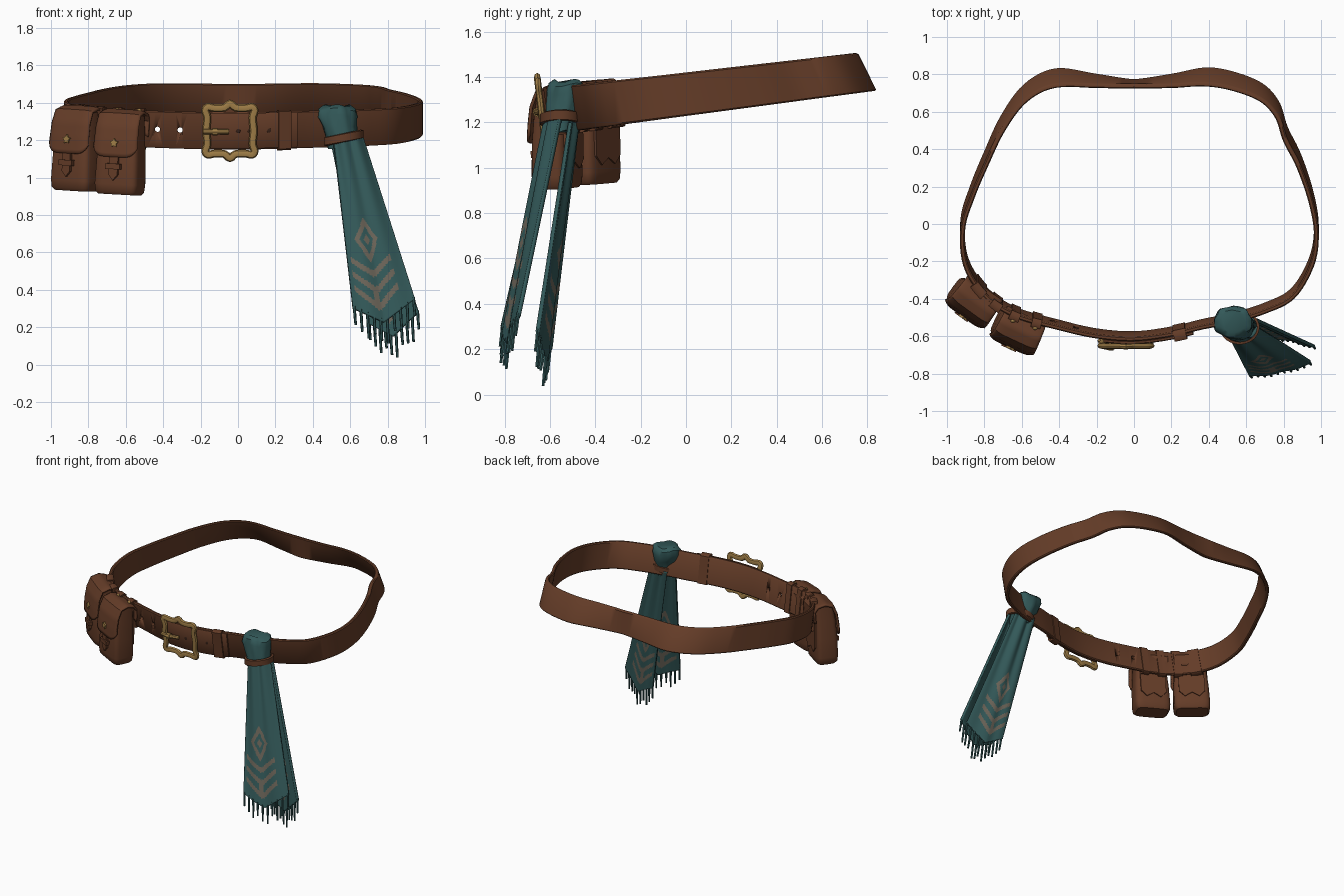
import bpy, bmesh, math
from mathutils import Vector, Matrix

cube = bpy.data.objects.get("Cube")
if cube:
    bpy.data.objects.remove(cube)


def material(name, rgb):
    m = bpy.data.materials.new(name)
    m.use_nodes = True
    m.diffuse_color = (*rgb, 1)
    m.node_tree.nodes["Principled BSDF"].inputs["Base Color"].default_value = (*rgb, 1)
    return m


LEATHER = material("brown leather", (0.13, 0.046, 0.021))
DARK = material("dark leather", (0.035, 0.014, 0.008))
GOLD = material("old gold", (0.36, 0.215, 0.065))
TEAL = material("teal cloth", (0.033, 0.1, 0.1))
PATTERN = material("taupe pattern", (0.15, 0.13, 0.1))


def finish(bm, name, mats, matrix=None, thickness=0, angle=40):
    bmesh.ops.recalc_face_normals(bm, faces=bm.faces)
    mesh = bpy.data.meshes.new(name)
    bm.to_mesh(mesh)
    bm.free()
    ob = bpy.data.objects.new(name, mesh)
    bpy.context.collection.objects.link(ob)
    for m in mats:
        mesh.materials.append(m)
    if matrix:
        ob.matrix_world = matrix
    for other in bpy.context.selected_objects:
        other.select_set(False)
    ob.select_set(True)
    bpy.context.view_layer.objects.active = ob
    bpy.ops.object.shade_smooth_by_angle(angle=math.radians(angle))
    if thickness:
        mod = ob.modifiers.new("thickness", "SOLIDIFY")
        mod.thickness, mod.offset = thickness, 0
    return ob


def loft(name, rings, mat, closed=False, matrix=None):
    """Skin a row of point rings, capped at the ends unless it is a closed loop."""
    bm = bmesh.new()
    vs = [[bm.verts.new(p) for p in r] for r in rings]
    n = len(vs[0])
    for a, b in zip(vs, vs[1:] + vs[:1] if closed else vs[1:]):
        for j in range(n):
            k = (j + 1) % n
            bm.faces.new((a[j], a[k], b[k], b[j]))
    if not closed:
        bm.faces.new(vs[0])
        bm.faces.new(vs[-1])
    return finish(bm, name, [mat], matrix)


def sheet(name, point, nu, nv, mats, thickness, rule=None, matrix=None):
    """Thin surface point(u, t), u in -1..1 and t in 0..1, coloured by rule(u, t)."""
    bm = bmesh.new()
    g = [[bm.verts.new(point(2 * i / nu - 1, j / nv)) for i in range(nu + 1)] for j in range(nv + 1)]
    for j in range(nv):
        for i in range(nu):
            f = bm.faces.new((g[j][i], g[j][i + 1], g[j + 1][i + 1], g[j + 1][i]))
            if rule:
                f.material_index = int(rule((2 * i + 1) / nu - 1, (j + 0.5) / nv))
    return finish(bm, name, mats, matrix, thickness)


def tube(name, pts, radius, mat, sides=8, tip=1.0):
    rings = []
    for i, p in enumerate(pts):
        d = (pts[min(i + 1, len(pts) - 1)] - pts[max(i - 1, 0)]).normalized()
        s = d.cross(Vector((0, 1, 0.01))).normalized()
        q = s.cross(d)
        r = radius * (1 + (tip - 1) * i / (len(pts) - 1))
        rings.append([p + r * (s * math.cos(a) + q * math.sin(a))
                      for a in (math.tau * k / sides for k in range(sides))])
    return loft(name, rings, mat)


def catmull(pts, steps):
    out, n = [], len(pts)
    for i in range(n):
        a, b, c, d = (Vector(pts[(i + k) % n]) for k in (-1, 0, 1, 2))
        for s in range(steps):
            t = s / steps
            out.append(0.5 * (2 * b + (c - a) * t + (2 * a - 5 * b + 4 * c - d) * t ** 2
                              + (3 * b - a - 3 * c + d) * t ** 3))
    return out


# Belt path, seen from above
PATH = catmull([(0, -.6), (.2, -.575), (.37, -.535), (.52, -.505), (.7, -.45), (.85, -.37),
                (.95, -.2), (.975, -.03), (.945, .15), (.88, .34), (.81, .48), (.76, .62),
                (.65, .72), (.42, .785), (.2, .765), (0, .75), (-.2, .765), (-.42, .78),
                (-.58, .7), (-.7, .54), (-.79, .35), (-.865, .17), (-.915, 0), (-.9, -.2),
                (-.8, -.36), (-.64, -.47), (-.4, -.54), (-.2, -.585)], 6)


def frame(p, tangent):
    """Centre, outward direction and half-width vector of the belt at a path point."""
    b = (p.y + 0.6) / 1.37
    lean = -0.015 * (1 - b) - b * (0.012 + 0.03 * min(1, abs(p.x) / 0.4))
    n = Vector((tangent.y, -tangent.x, 0)).normalized()
    return Vector((p.x, p.y, 1.25 + 0.17 * b)), n, Vector((0, lean, 0.1 - 0.017 * b))


FRAMES = [frame(p, PATH[(i + 1) % len(PATH)] - PATH[i - 1]) for i, p in enumerate(PATH)]
FRONT = sorted((f for f in FRAMES if f[0].y < 0), key=lambda f: f[0].x)


def front(x):
    for a, b in zip(FRONT, FRONT[1:]):
        if x <= b[0].x:
            t = (x - a[0].x) / (b[0].x - a[0].x)
            return [p.lerp(q, t) for p, q in zip(a, b)]
    return FRONT[-1]


def strap_ring(f, offset, th, scale=1.0):
    c, n, w = f
    quarter = [(.5, -.93), (.5, .93), (.25, 1), (-.25, 1)]
    return [c + n * (offset + th * o) + w * (v * scale)
            for o, v in quarter + [(-o, -v) for o, v in quarter]]


def strip(name, x0, x1, offset, th, scale):
    return loft(name, [strap_ring(front(x0 + (x1 - x0) * i / 6), offset, th, scale)
                       for i in range(7)], LEATHER)


# Belt with punched holes
belt = loft("belt", [strap_ring(f, 0, 0.026) for f in FRAMES], LEATHER, closed=True)
for x in (-0.43, -0.31):
    bm = bmesh.new()
    bmesh.ops.create_cone(bm, cap_ends=True, segments=16, radius1=0.014, radius2=0.014, depth=0.3)
    c = front(x)[0]
    cutter = finish(bm, "hole_cutter", [DARK], Matrix.Translation(c) @ Matrix.Rotation(math.pi / 2, 4, "X"))
    bpy.context.view_layer.objects.active = belt
    mod = belt.modifiers.new("hole", "BOOLEAN")
    mod.operation, mod.object, mod.solver = "DIFFERENCE", cutter, "EXACT"
    bpy.ops.object.modifier_apply(modifier=mod.name)
    bpy.data.objects.remove(cutter)

# Overlapping belt end, keeper and pouch loops
strip("belt_end", -0.16, 0.31, 0.02, 0.02, 0.95)
strip("belt_keeper", 0.21, 0.275, 0.012, 0.06, 1.08)
for i, x in enumerate((-0.85, -0.76, -0.66, -0.545)):
    strip(f"pouch_loop_{i}", x, x + 0.05, 0.005, 0.05, 1.1)


def stud(name, place, r, mat, flat=0.4):
    bm = bmesh.new()
    bmesh.ops.create_uvsphere(bm, u_segments=12, v_segments=8, radius=r)
    return finish(bm, name, [mat], Matrix.Translation(place) @ Matrix.Diagonal((1, flat, 1, 1)))


for x in (-0.635, -0.52):
    c, n, w = front(x)
    stud("loop_rivet", c + n * 0.032 + w * 0.95, 0.014, GOLD, 0.7)
for x in (0.0, 0.06, 0.16):
    c, n, w = front(x)
    stud("belt_eyelet", c + n * 0.03, 0.012, DARK, 0.2)

# Buckle: ornate square frame, bar and prong
half = [(0, .147), (.03, .124), (.085, .122), (.118, .128), (.132, .108), (.121, .07), (.127, 0)]
quad = half + [(x, -z) for x, z in half[-2::-1]]
outline = quad + [(-x, z) for x, z in quad[-2:0:-1]]
rings = []
loop = catmull(outline, 3)
for i, p in enumerate(loop):
    d = (loop[(i + 1) % len(loop)] - loop[i - 1]).normalized()
    c = Vector((p.x - 0.043, -0.638 - 0.12 * p.y, 1.25 + p.y))
    rings.append([c + Vector((d.y, 0, -d.x)) * (0.021 * math.cos(a)) + Vector((0, 0.015 * math.sin(a), 0))
                  for a in (math.tau * k / 8 for k in range(8))])
loft("buckle_frame", rings, GOLD, closed=True)
tube("buckle_prong", [Vector((x, y, 1.245)) for x, y in ((-.185, -.65), (-.13, -.662), (-.05, -.642))], 0.014, GOLD)
tube("prong_collar", [Vector((x, -.655, 1.245)) for x in (-.135, -.11)], 0.021, GOLD)


# Pouches
def rounded(hw, y0, y1, z, power=0.4):
    pts = []
    for k in range(28):
        a = math.tau * k / 28
        c, s = math.cos(a), math.sin(a)
        pts.append(Vector((math.copysign(abs(c) ** power, c) * hw,
                           (y0 + y1) / 2 + math.copysign(abs(s) ** power, s) * (y1 - y0) / 2, z)))
    return pts


LID = [(.08, 1.25), (.083, 1.33), (.055, 1.362), (0, 1.374), (-.055, 1.355), (-.083, 1.29), (-.095, 1.21), (-.1, 1.125)]


def lid_point(u, t):
    s = t * (len(LID) - 1)
    i = min(int(s), len(LID) - 2)
    y, z = (a + (b - a) * (s - i) for a, b in zip(LID[i], LID[i + 1]))
    edge = abs(u) ** 6
    z += 0.05 * edge * max(0, t * 7 - 6) - 0.012 * edge * (1 - t)
    return Vector((u * (0.112 + 0.016 * t), y + 0.02 * edge * t, z))


def plate(name, outline, y0, y1, mat, matrix):
    return loft(name, [[Vector((x, y, z)) for x, z in outline] for y in (y0, y1)], mat, matrix=matrix)


def pouch(side, x, y, z, yaw, roll):
    up = Matrix.Translation((0, 0, 1.15))
    m = (Matrix.Translation((x, y, z)) @ Matrix.Rotation(math.radians(yaw), 4, "Z") @ up
         @ Matrix.Rotation(math.radians(roll), 4, "Y") @ up.inverted())
    body = [(.11, -.07, .06, .925), (.123, -.084, .07, .94), (.127, -.09, .075, .98),
            (.122, -.088, .075, 1.12), (.11, -.078, .073, 1.25), (.103, -.06, .07, 1.35)]
    loft(side + "_pouch_body", [rounded(*r) for r in body], LEATHER, matrix=m)
    sheet(side + "_pouch_lid", lid_point, 20, 28, [LEATHER], 0.014, matrix=m)
    plate(side + "_pouch_strap", [(-.026, 1.14), (.026, 1.14), (.026, 1.03), (0, 1.0), (-.026, 1.03)],
          -.105, -.08, LEATHER, m)
    plate(side + "_strap_loop", [(-.042, 1.09), (.042, 1.09), (.042, 1.06), (-.042, 1.06)],
          -.114, -.085, LEATHER, m)
    plate(side + "_back_panel", [(-.09, 1.25), (.09, 1.25), (.09, 1.05), (.05, 1.01), (0, 1.04), (-.05, 1.01), (-.09, 1.05)],
          .07, .082, LEATHER, m)
    flower = []
    for k in range(10):
        r = 0.025 if k % 2 == 0 else 0.015
        flower.append((r * math.sin(math.tau * k / 10), 1.2 + r * math.cos(math.tau * k / 10)))
    plate(side + "_pouch_stud", flower, -.113, -.09, GOLD, m)


pouch("right", -0.855, -0.41, 0.005, -36, 3)
pouch("left", -0.62, -0.565, -0.015, -25, 3)

# Cloth knot around the belt and its leather ring
KNOT = [(.56, -.55, 1.16, .08, .07), (.555, -.548, 1.23, .085, .075), (.54, -.532, 1.28, .092, .085),
        (.53, -.525, 1.33, .105, .088), (.53, -.522, 1.365, .1, .082), (.53, -.52, 1.383, .075, .06)]


def wrinkled(x, y, z, rx, ry):
    ring = []
    for k in range(36):
        a = math.tau * k / 36
        s = 1 + 0.04 * math.sin(5 * a + 30 * z) + 0.025 * math.sin(9 * a)
        ring.append(Vector((x + s * rx * math.cos(a), y + s * ry * math.sin(a), z + 0.008 * math.sin(3 * a))))
    return ring


loft("cloth_knot", [wrinkled(*k) for k in KNOT], TEAL)
band = []
for k in range(36):
    a = math.tau * k / 36
    c, s = math.cos(a), math.sin(a)
    band.append([Vector((.565 + c * (.092 + o), -.552 + s * (.078 + o), 1.213 + .02 * c + h))
                 for o, h in ((0, -.024), (.014, -.02), (.014, .02), (0, .024))])
loft("knot_ring", band, LEATHER, closed=True)


# Hanging cloth tails with woven pattern and fringe
def tail(name, top, bottom, top_w, bottom_w, bulge):
    top, bottom, top_w, bottom_w = map(Vector, (top, bottom, top_w, bottom_w))

    def point(u, t):
        p = top.lerp(bottom, t) + top_w.lerp(bottom_w, t) * u
        p.z -= 0.1 * (1 - abs(u)) * t ** 3
        p.y += bulge * (1 - u * u) * (1 - 0.5 * t) + 0.008 * math.sin(7 * u + 1) * (1 - 0.6 * t)
        return p

    def woven(u, t):
        a, v = abs(u + 0.12) * 0.16, (1 - t) * 0.93
        diamond = abs(v - 0.375) / 0.115 + a / 0.075
        chevron = any(abs(v - 0.45 * a - k) < 0.016 for k in (0.06, 0.135, 0.21)) and a < 0.12
        stem = a < 0.014 and 0.06 < v < 0.14
        return 0.6 < diamond < 1 or diamond < 0.25 or chevron or stem

    sheet(name, point, 64, 130, [TEAL, PATTERN], 0.018, woven)
    for i in range(10):
        u = -0.96 + 1.92 * i / 9
        p = point(u, 1)
        drop = Vector((0.008, -0.012, -0.085 - 0.02 * (i % 3)))
        tube(f"{name}_fringe_{i}", [p + Vector((0, 0, 0.015)), p + drop * 0.5, p + drop], 0.0085, TEAL, 6, 0.8)


tail("front_tail", (.585, -.58, 1.22), (.78, -.775, .325), (.078, .02, 0), (.165, .035, .025), -.025)
tail("back_tail", (.575, -.505, 1.2), (.83, -.628, .25), (.075, -.015, 0), (.135, -.03, .03), .02)
